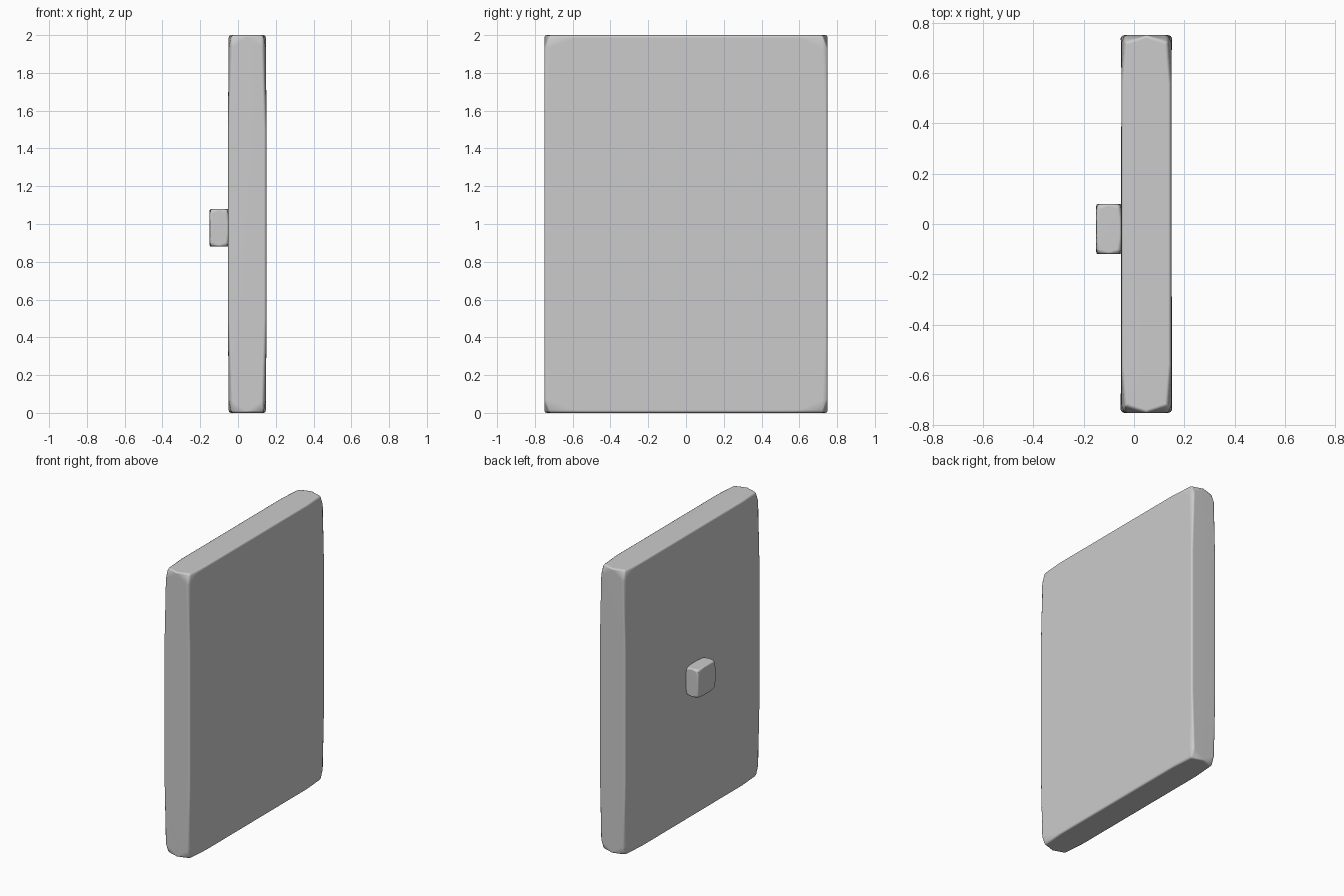
import bpy, bmesh, math
from mathutils import Vector
from itertools import product

if "Cube" in bpy.data.objects:
    bpy.data.objects.remove(bpy.data.objects["Cube"])


def soft_block(name, lo, hi, cut, k, width):
    """Block whose corners are softly cut; cut = reach of the cut along each axis."""
    lo, hi, cut = Vector(lo), Vector(hi), Vector(cut)
    mid, half = (lo + hi) / 2, (hi - lo) / 2
    insets = [(1, 0, 0), (0, 1, 0), (0, 0, 1), (0, k, k), (k, 0, k), (k, k, 0)]
    bm = bmesh.new()
    for s in product((-1, 1), repeat=3):
        for f in insets:
            bm.verts.new([mid[i] + s[i] * (half[i] - f[i] * cut[i]) for i in range(3)])
    bmesh.ops.remove_doubles(bm, verts=bm.verts, dist=1e-5)
    bmesh.ops.convex_hull(bm, input=bm.verts)
    bmesh.ops.dissolve_limit(bm, angle_limit=math.radians(1), verts=bm.verts, edges=bm.edges)
    bmesh.ops.recalc_face_normals(bm, faces=bm.faces)
    me = bpy.data.meshes.new(name)
    bm.to_mesh(me)
    bm.free()
    me.shade_smooth()
    ob = bpy.data.objects.new(name, me)
    bpy.context.collection.objects.link(ob)
    # small rounding along the edges
    bev = ob.modifiers.new("edge_rounding", 'BEVEL')
    bev.width, bev.segments = width, 2
    bev.limit_method, bev.angle_limit = 'ANGLE', math.radians(30)
    ob.modifiers.new("clean_shading", 'WEIGHTED_NORMAL')
    return ob


# Door slab
soft_block("door_panel", (-0.05, -0.75, 0), (0.148, 0.75, 2), (0.099, 0.2, 0.5), 0.14, 0.012)
# Handle on the left face
soft_block("door_handle", (-0.15, -0.12, 0.88), (-0.05, 0.08, 1.08), (0.05, 0.07, 0.08), 0.2, 0.015)
